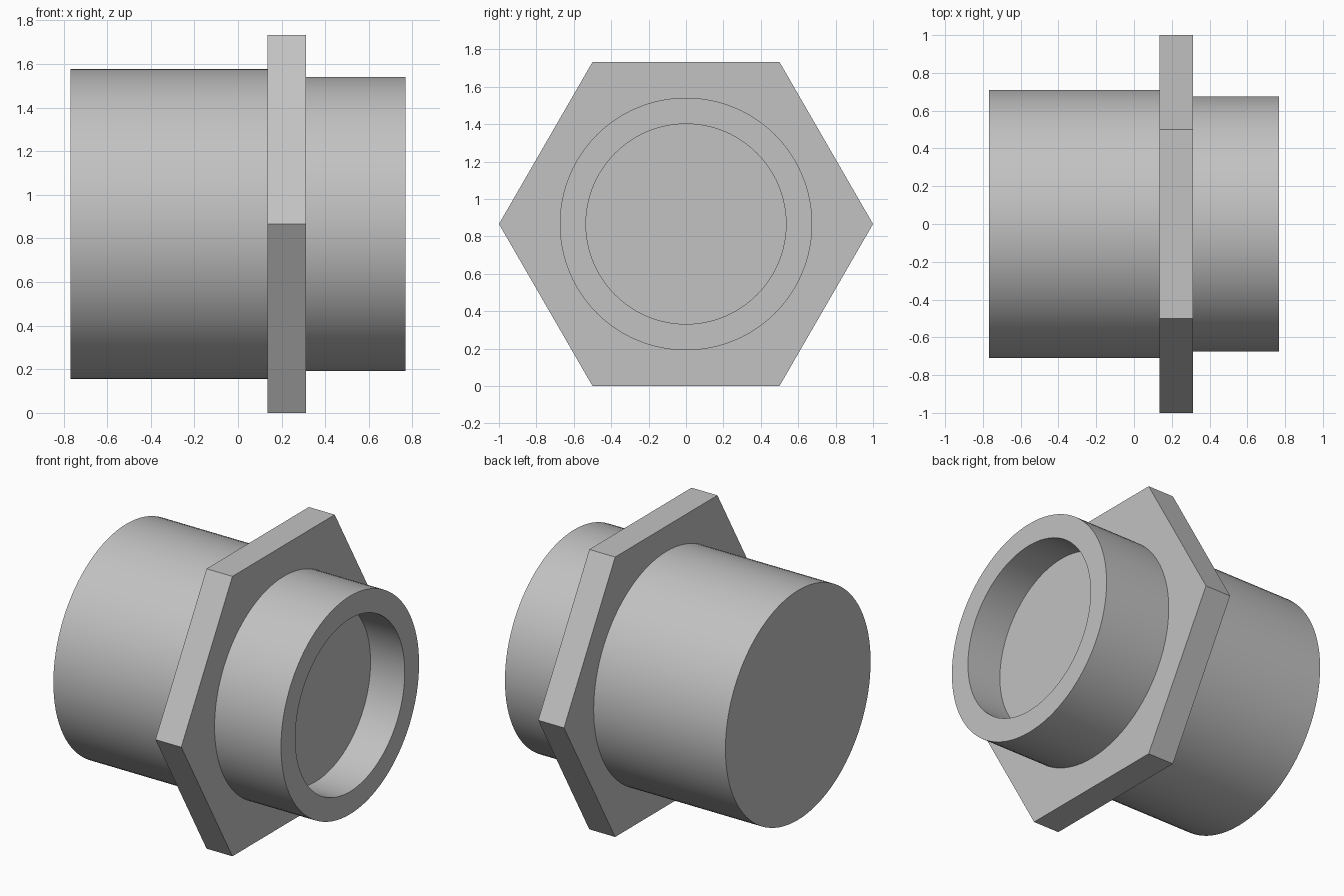
import bpy, bmesh, math
from mathutils import Matrix, Vector

if "Cube" in bpy.data.objects:
    bpy.data.objects.remove(bpy.data.objects["Cube"], do_unlink=True)

CENTRE_Z = math.sqrt(3) / 2   # hexagon rests on a flat
HEX_X0, HEX_X1 = 0.135, 0.312

grey = bpy.data.materials.new("plain_grey")
grey.use_nodes = True
grey.diffuse_color = (0.54, 0.54, 0.54, 1)
grey.node_tree.nodes["Principled BSDF"].inputs["Base Color"].default_value = (0.54, 0.54, 0.54, 1)


def lathe(name, profile, sides, smooth=True):
    """Turn an (x, radius) profile about the horizontal axis."""
    bm = bmesh.new()
    verts = [bm.verts.new((x, r, 0)) for x, r in profile]
    edges = [bm.edges.new(pair) for pair in zip(verts, verts[1:])]
    bmesh.ops.spin(bm, geom=verts + edges, cent=(0, 0, 0), axis=(1, 0, 0),
                   angle=math.tau, steps=sides, use_merge=True)
    bmesh.ops.remove_doubles(bm, verts=bm.verts, dist=1e-5)
    bmesh.ops.dissolve_limit(bm, angle_limit=0.001, verts=bm.verts, edges=bm.edges)
    bmesh.ops.recalc_face_normals(bm, faces=bm.faces)
    bmesh.ops.translate(bm, verts=bm.verts, vec=Vector((0, 0, CENTRE_Z)))
    mesh = bpy.data.meshes.new(name)
    bm.to_mesh(mesh)
    bm.free()
    mesh.materials.append(grey)
    obj = bpy.data.objects.new(name, mesh)
    bpy.context.collection.objects.link(obj)
    if smooth:
        bpy.ops.object.select_all(action='DESELECT')
        obj.select_set(True)
        bpy.context.view_layer.objects.active = obj
        bpy.ops.object.shade_smooth_by_angle(angle=math.radians(30))
    return obj


# Solid plug body on the right-hand side
lathe("body", [(-0.767, 0), (-0.767, 0.71), (HEX_X0, 0.71), (HEX_X0, 0)], 96)

# Six-sided flange, corners pointing front and back
lathe("hex_flange", [(HEX_X0, 0), (HEX_X0, 1), (HEX_X1, 1), (HEX_X1, 0)], 6, smooth=False)

# Collar with a blind round recess
lathe("collar", [(HEX_X1, 0), (HEX_X1, 0.675), (0.767, 0.675), (0.767, 0.535),
                 (0.533, 0.535), (0.533, 0)], 96)
